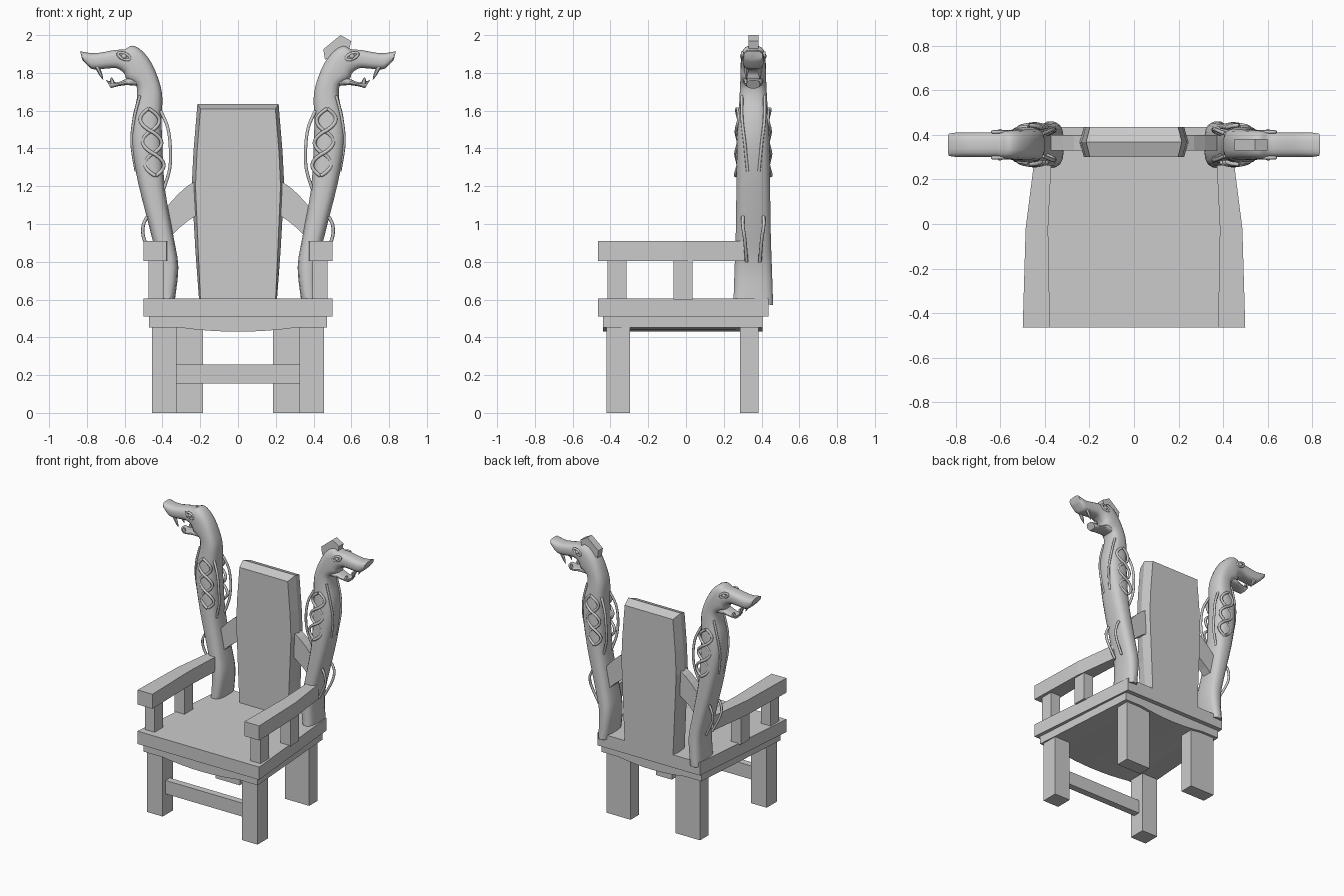
import bpy, bmesh
from math import sin, cos, pi, copysign
from mathutils import Vector

if "Cube" in bpy.data.objects:
    bpy.data.objects.remove(bpy.data.objects["Cube"])

YC = 0.356  # depth of the carved posts


def loft(name, rings, smooth=False):
    """Skin a list of equal-length rings and cap the ends."""
    bm = bmesh.new()
    vs = [[bm.verts.new(p) for p in r] for r in rings]
    n = len(vs[0])
    for a, b in zip(vs, vs[1:]):
        for i in range(n):
            bm.faces.new((a[i], a[(i + 1) % n], b[(i + 1) % n], b[i]))
    bm.faces.new(vs[0])
    bm.faces.new(vs[-1])
    bmesh.ops.recalc_face_normals(bm, faces=bm.faces)
    me = bpy.data.meshes.new(name)
    bm.to_mesh(me)
    bm.free()
    ob = bpy.data.objects.new(name, me)
    bpy.context.collection.objects.link(ob)
    if smooth:
        bpy.ops.object.select_all(action='DESELECT')
        ob.select_set(True)
        bpy.context.view_layer.objects.active = ob
        bpy.ops.object.shade_smooth_by_angle(angle=0.6)
    return ob


def box(name, x0, x1, y0, y1, z0, z1):
    return loft(name, [[(x0, y0, z), (x1, y0, z), (x1, y1, z), (x0, y1, z)] for z in (z0, z1)])


def slab(name, pts, y0, y1, s=1):
    """Extrude an x-z outline through y."""
    return loft(name, [[(s * x, y, z) for x, z in pts] for y in (y0, y1)])


def spline(pts, steps):
    """Catmull-Rom refinement of a list of tuples."""
    p = [Vector(q) for q in [pts[0]] + list(pts) + [pts[-1]]]
    out = []
    for i in range(1, len(p) - 2):
        a, b, c, d = p[i - 1:i + 3]
        for k in range(steps):
            t = k / steps
            out.append(0.5 * (2 * b + (c - a) * t + (2 * a - 5 * b + 4 * c - d) * t * t
                              + (3 * b - a - 3 * c + d) * t ** 3))
    return out + [p[-1]]


def carved(name, secs, s, steps=3, n=16, e=0.68):
    """Rounded loft; each section is inner x,z, outer x,z, half depth."""
    rings = []
    for ix, iz, ox, oz, h in spline(secs, steps):
        r = []
        for k in range(n):
            a = 2 * pi * (k + 0.5) / n
            u = copysign(abs(cos(a)) ** e, cos(a))
            v = copysign(abs(sin(a)) ** e, sin(a))
            t = (u + 1) / 2
            r.append((s * (ix + (ox - ix) * t), YC + h * v, iz + (oz - iz) * t))
        rings.append(r)
    # the foot is cut at a slight slant, lower at the back
    if len(secs) > 6:
        rings[0] = [(x, y, z - .15 * (y - YC)) for x, y, z in rings[0]]
    return loft(name, rings, True)


def tube(name, pts, r, s, cyclic=False):
    cu = bpy.data.curves.new(name, 'CURVE')
    cu.dimensions = '3D'
    cu.bevel_depth, cu.bevel_resolution = r, 2
    cu.use_fill_caps = True
    sp = cu.splines.new('POLY')
    sp.points.add(len(pts) - 1)
    for q, (x, y, z) in zip(sp.points, pts):
        q.co = (s * x, y, z, 1)
    sp.use_cyclic_u = cyclic
    ob = bpy.data.objects.new(name, cu)
    bpy.context.collection.objects.link(ob)


# seat, apron with sagging underside, front stretcher
loft("seat", [[(-w, y, .51), (w, y, .51), (w, y, .605), (-w, y, .605)]
              for w, y in ((.5, -.465), (.42, .437))])
sag = [(-.66 + 1.32 * k / 8, .452 - .022 * (1 - ((k - 4) / 4) ** 2)) for k in range(9)]
loft("apron", [[(-w, y, .51), (-w, y, .452)] + [(x * w, y, z) for x, z in sag]
               + [(w, y, .452), (w, y, .51)] for w, y in ((.47, -.44), (.41, .405))])
box("front_stretcher", -.33, .33, -.385, -.335, .155, .255)

# upright back panel with chamfered rim: outline at mid depth is larger than both faces
rim = [(.205, .58), (.225, .85), (.245, 1.2), (.236, 1.38), (.215, 1.635)]
face = [(.198, .58), (.21, .85), (.225, 1.2), (.217, 1.38), (.198, 1.61)]
loft("back_panel", [[(x, y, z) for x, z in o] + [(-x, y, z) for x, z in reversed(o)]
                    for o, y in ((face, .30), (rim, .368), (face, .437))])

# carved neck and upper head sections
neck = [(.335, .59, .42, .585, .106), (.315, .77, .42, .77, .1), (.34, .93, .462, .95, .094),
        (.385, 1.18, .53, 1.22, .09), (.40, 1.42, .565, 1.42, .086), (.403, 1.55, .56, 1.56, .081),
        (.40, 1.67, .537, 1.66, .074), (.415, 1.75, .54, 1.735, .07), (.455, 1.85, .59, 1.765, .068),
        (.51, 1.92, .60, 1.79, .066), (.56, 1.945, .612, 1.805, .062), (.60, 1.925, .63, 1.818, .058),
        (.65, 1.922, .66, 1.825, .056), (.75, 1.905, .76, 1.818, .055),
        (.81, 1.91, .79, 1.833, .055), (.836, 1.915, .825, 1.87, .05)]
jaw = [(.53, 1.80, .53, 1.73, .055), (.60, 1.765, .59, 1.735, .05),
       (.645, 1.75, .64, 1.728, .045), (.70, 1.762, .672, 1.718, .035)]

for s, side in ((-1, "left"), (1, "right")):
    def bar(name, *b):
        box(f"{name}_{side}", *sorted((s * b[0], s * b[1])), *b[2:])
    bar("front_leg", .325, .455, -.42, -.297, 0, .46)
    bar("back_leg", .185, .385, .285, .385, 0, .46)
    bar("front_arm_post", .395, .475, -.415, -.315, .60, .82)
    bar("rear_arm_post", .395, .475, -.065, .035, .60, .82)
    # armrest bends inward toward the back
    loft(f"armrest_{side}", [[(s * a, y, .803), (s * b, y, .803), (s * b, y, .911), (s * a, y, .911)]
                             for y, a, b in ((-.465, .378, .5), (-.02, .386, .487), (.31, .37, .445))])
    # curved brace between post and panel
    slab(f"brace_{side}", [(.22, 1.23), (.27, 1.20), (.32, 1.155), (.37, 1.10), (.40, 1.05), (.40, .90),
                           (.36, .93), (.31, .98), (.26, 1.02), (.22, 1.045)], .33, .40, s)
    # beast post
    carved(f"carved_post_{side}", neck, s)
    carved(f"lower_jaw_{side}", jaw, s)
    for sy in (-1, 1):
        # fangs
        for x, z, dx, dz in ((.745, 1.83, -.03, -.065), (.665, 1.745, .005, .03)):
            y = YC + sy * .036
            r = .014
            loft(f"fang_{side}", [[(s * (x + dx * t + r * q * cos(a)), y + r * q * sin(a), z + dz * t)
                                   for a in (k * pi / 3 for k in range(6))]
                                  for t, q in ((0, 1), (.6, .7), (1, .15))], True)
        # eye rim and eyeball
        eye = [(.603 + .032 * cos(a) + .006 * sin(a), YC + sy * .058, 1.888 + .018 * sin(a) + .008 * cos(a))
               for a in (2 * pi * k / 16 for k in range(16))]
        tube(f"eye_rim_{side}", eye, .008, s, True)
        bpy.ops.mesh.primitive_uv_sphere_add(segments=12, ring_count=8, radius=.015,
                                             location=(s * .603, YC + sy * .056, 1.888))
        bpy.context.object.name = f"eye_{side}"
        bpy.ops.object.shade_smooth()
        # interlaced braid on the front and back faces
        for ph in (-1, 1):
            pts = []
            for k in range(61):
                t = k / 60
                u = sin(ph * 3 * pi * t)
                u = copysign(abs(u) ** .85, u)
                pts.append((.437 + .036 * t + .05 * u,
                            YC + sy * (.089 - .005 * t - .008 * u * u + .004 * ph * cos(3 * pi * t)),
                            1.255 + .355 * t))
            tube(f"braid_{side}", pts, .0095, s)
        # loose tendrils along the nape, the lower chest and the throat
        nape = [(.41, YC + sy * .05, 1.60), (.372, YC + sy * .066, 1.51), (.358, YC + sy * .07, 1.40),
                (.362, YC + sy * .06, 1.29), (.395, YC + sy * .045, 1.18)]
        tube(f"nape_tendril_{side}", spline(nape, 5), .009, s)
        chest = [(.48, YC + sy * .055, 1.04), (.502, YC + sy * .055, .99), (.497, YC + sy * .045, .92),
                 (.44, YC + sy * .035, .80)]
        tube(f"chest_tendril_{side}", spline(chest, 5), .009, s)
        throat = [(.52, YC + sy * .06, 1.68), (.55, YC + sy * .06, 1.56),
                  (.562, YC + sy * .045, 1.43), (.54, YC + sy * .03, 1.28)]
        tube(f"throat_ridge_{side}", spline(throat, 5), .008, s)

# crest, present on the right head only
slab("head_crest", [(.46, 1.87), (.452, 1.925), (.50, 1.965), (.543, 2.0), (.60, 1.968),
                    (.588, 1.925), (.55, 1.90)], .33, .383)
